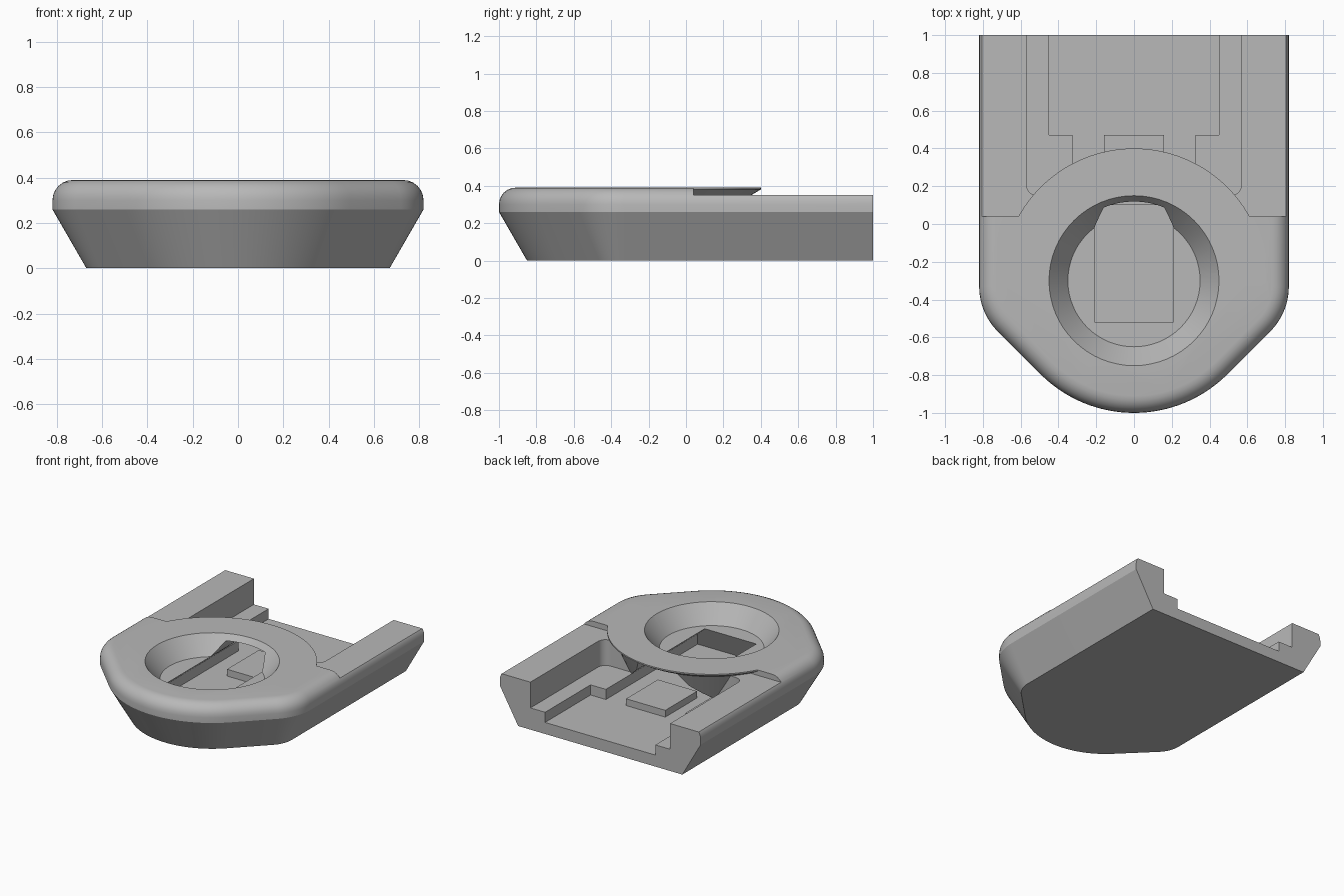
import bpy
import bmesh
from math import sin, cos, pi, radians

cube = bpy.data.objects.get("Cube")
if cube:
    bpy.data.objects.remove(cube, do_unlink=True)

grey = bpy.data.materials.new("plain grey")
grey.use_nodes = True
COLOUR = (0.48, 0.48, 0.48, 1)
grey.diffuse_color = COLOUR
grey.node_tree.nodes["Principled BSDF"].inputs["Base Color"].default_value = COLOUR

DISC_Y = -0.3   # centre of the round front and the bowl


def loft(name, rings):
    """Closed solid through rings of equal length."""
    bm = bmesh.new()
    loops = [[bm.verts.new(p) for p in ring] for ring in rings]
    n = len(loops[0])
    for a, b in zip(loops, loops[1:]):
        for i in range(n):
            j = (i + 1) % n
            bm.faces.new((a[i], a[j], b[j], b[i]))
    bm.faces.new(loops[0])
    bm.faces.new(loops[-1])
    bmesh.ops.recalc_face_normals(bm, faces=bm.faces)
    mesh = bpy.data.meshes.new(name)
    bm.to_mesh(mesh)
    bm.free()
    mesh.materials.append(grey)
    obj = bpy.data.objects.new(name, mesh)
    bpy.context.collection.objects.link(obj)
    return obj


def box(name, half_x, y0, y1, z0, z1):
    outline = [(-half_x, y0), (half_x, y0), (half_x, y1), (-half_x, y1)]
    return loft(name, [[(x, y, z) for x, y in outline] for z in (z0, z1)])


def arc(cx, cy, r, start, end, steps):
    angles = [radians(start + (end - start) * i / steps) for i in range(steps + 1)]
    return [(cx + r * cos(a), cy + r * sin(a)) for a in angles]


def combine(target, tool, operation):
    mod = target.modifiers.new(operation, "BOOLEAN")
    mod.operation = operation
    mod.solver = "EXACT"
    mod.object = tool
    bpy.context.view_layer.objects.active = target
    bpy.ops.object.modifier_apply(modifier=mod.name)
    bpy.data.objects.remove(tool, do_unlink=True)


def outline(inset, z):
    """Plan outline with round nose, slanted corners and a square back."""
    right = arc(0.48, -0.33, 0.34 - inset, 0, -45, 8)
    nose = arc(0, DISC_Y, 0.7 - inset, -45, -135, 32)
    left = [(-x, y) for x, y in reversed(right)]
    back = 0.82 - inset
    return [(x, y, z) for x, y in [(back, 1)] + right + nose + left + [(-back, 1)]]


# Body with sloping sides and a rounded upper edge
sections = [(0.15, 0), (0, 0.26)]
for k in range(7):
    a = k * pi / 12
    sections.append((0.09 * (1 - cos(a)), 0.3 + 0.09 * sin(a)))
body = loft("body", [outline(d, z) for d, z in sections])

# Lower rear deck
combine(body, box("deck_cut", 1.2, 0.04, 1.2, 0.35, 0.6), "DIFFERENCE")

# Rear channel with rounded inner corners, and its sunken floor
corner = arc(0.51, 0.21, 0.06, 0, -90, 6)
channel = [(0.57, 1.2)] + corner + [(-x, y) for x, y in reversed(corner)] + [(-0.57, 1.2)]
combine(body, loft("channel_cut", [[(x, y, z) for x, y in channel] for z in (0.16, 0.5)]),
        "DIFFERENCE")
combine(body, box("floor_cut", 0.45, 0.47, 1.2, 0.085, 0.3), "DIFFERENCE")

# Round collar overhanging the channel
collar = [(0.55, 0.1), (0.57, 0.16), (0.65, 0.35), (0.7, 0.38), (0.7, 0.39)]
combine(body, loft("collar", [[(x, y, z) for x, y in arc(0, DISC_Y, r, 0, 180, 64)]
                              for r, z in collar]), "UNION")

# Tapered tunnel running forward under the collar
half = [(0.325, 0.085), (0.325, 0.16), (0.21, 0.26), (0.16, 0.35)]
profile = half + [(-x, z) for x, z in reversed(half)]
front = {0.085: -0.6, 0.16: -0.6, 0.26: -0.52, 0.35: -0.47}
combine(body, loft("tunnel_cut", [[(x, front[z], z) for x, z in profile],
                                  [(x, 0.6, z) for x, z in profile]]), "DIFFERENCE")

# Conical bowl
bowl = [(0.35, 0.26), (0.45, 0.39), (0.45, 0.5)]
combine(body, loft("bowl_cut", [[(x, y, z) for x, y in arc(0, DISC_Y, r, 0, 354.375, 63)]
                                for r, z in bowl]), "DIFFERENCE")

# Raised pad on the channel floor
pad = box("floor_pad", 0.16, 0.1, 0.47, 0.075, 0.135)

bpy.ops.object.select_all(action="DESELECT")
body.select_set(True)
bpy.context.view_layer.objects.active = body
bpy.ops.object.shade_smooth_by_angle(angle=radians(25))
